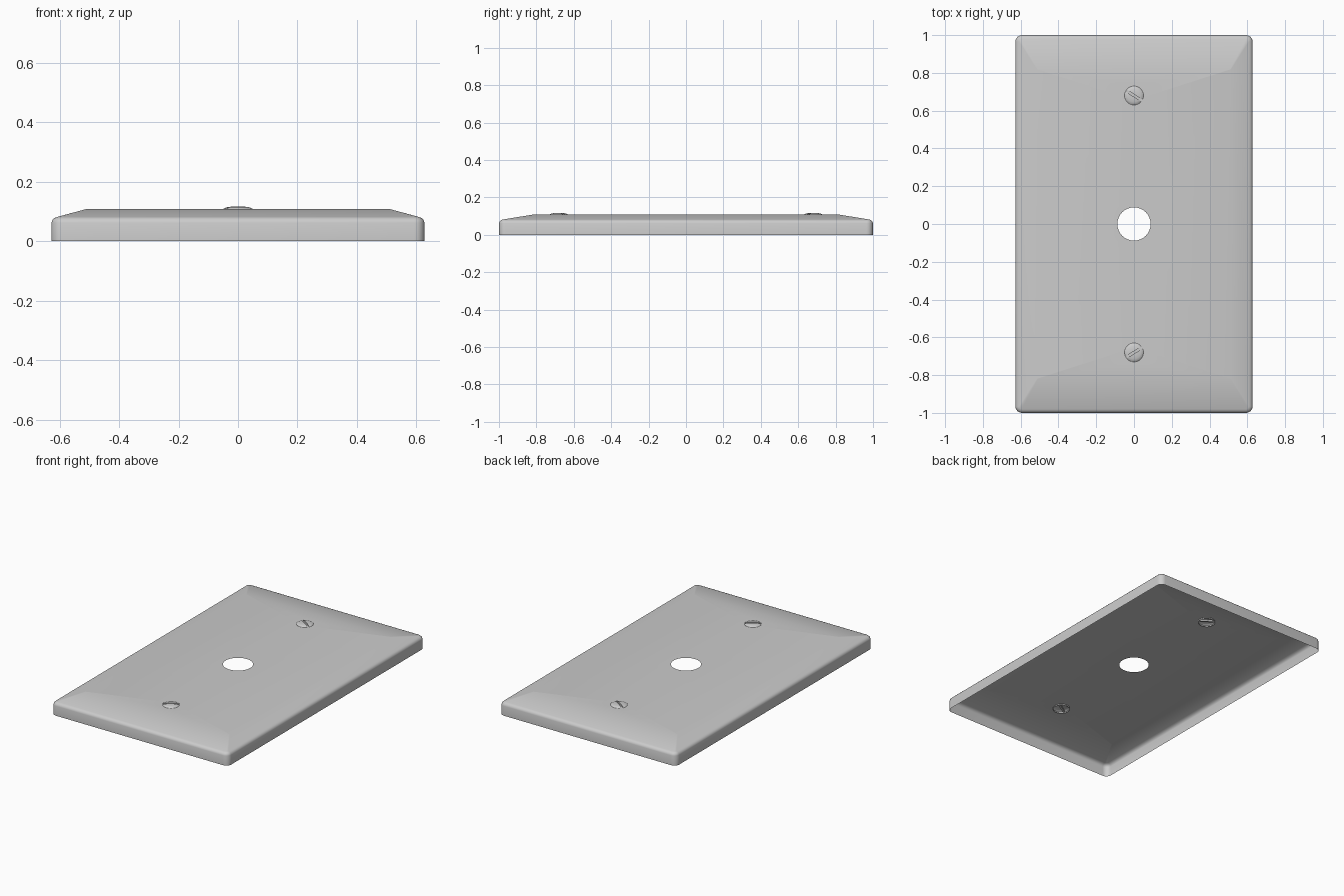
import bpy, bmesh, math
from mathutils import Vector

if "Cube" in bpy.data.objects:
    bpy.data.objects.remove(bpy.data.objects["Cube"])

grey = bpy.data.materials.new("light_grey")
grey.diffuse_color = (0.6, 0.6, 0.6, 1)
grey.use_nodes = True
grey.node_tree.nodes["Principled BSDF"].inputs["Base Color"].default_value = grey.diffuse_color
TOP = 0.108
SCREW_Y, SCREW_R = 0.68, 0.05


def finish(bm, name):
    mesh = bpy.data.meshes.new(name)
    bm.to_mesh(mesh)
    bm.free()
    mesh.materials.append(grey)
    ob = bpy.data.objects.new(name, mesh)
    bpy.context.collection.objects.link(ob)
    bpy.ops.object.select_all(action='DESELECT')
    ob.select_set(True)
    bpy.context.view_layer.objects.active = ob
    bpy.ops.object.shade_smooth_by_angle(angle=math.radians(35))
    return ob


def rounded_loop(bm, hx, hy, r, z, steps=6):
    """Ring of vertices around a rounded rectangle."""
    verts = []
    for k, (sx, sy) in enumerate([(1, 1), (-1, 1), (-1, -1), (1, -1)]):
        for i in range(steps + 1):
            a = (k + i / steps) * math.pi / 2
            verts.append(bm.verts.new((sx * (hx - r) + r * math.cos(a),
                                       sy * (hy - r) + r * math.sin(a), z)))
    return verts


def ring_edges(bm, verts):
    return [bm.edges.new((v, verts[(i + 1) % len(verts)])) for i, v in enumerate(verts)]


def circle(bm, y, r, n):
    return [bm.verts.new((r * math.cos(math.tau * i / n),
                          y + r * math.sin(math.tau * i / n), TOP)) for i in range(n)]


# Wall plate: open-backed shell with rounded shoulder and sloping border
bm = bmesh.new()
loops = [rounded_loop(bm, *p) for p in [
    (0.628, 1.0, 0.035, 0.0), (0.628, 1.0, 0.035, 0.062),
    (0.625, 0.997, 0.032, 0.071), (0.618, 0.99, 0.025, 0.078),
    (0.608, 0.98, 0.015, 0.082), (0.512, 0.82, 0.003, TOP)]]
for a, b in zip(loops, loops[1:]):
    for i in range(len(a)):
        j = (i + 1) % len(a)
        bm.faces.new((a[i], a[j], b[j], b[i]))
# flat top pierced by the centre hole and two screw holes
edges = [bm.edges.get((v, loops[-1][i - 1])) for i, v in enumerate(loops[-1])]
for y, r, n in [(0, 0.088, 48), (SCREW_Y, SCREW_R, 32), (-SCREW_Y, SCREW_R, 32)]:
    edges += ring_edges(bm, circle(bm, y, r, n))
bmesh.ops.triangle_fill(bm, edges=edges, use_beauty=True, normal=(0, 0, 1))
bmesh.ops.recalc_face_normals(bm, faces=bm.faces)
if max(bm.faces, key=lambda f: f.calc_center_median().z).normal.z < 0:
    bmesh.ops.reverse_faces(bm, faces=bm.faces)
finish(bm, "wall_plate")


def screw(name, y, angle):
    """Low domed screw head with a straight slot along local y."""
    bm = bmesh.new()
    w, floor, n = 0.006, TOP - 0.001, 32
    rings = []
    for r, z in [(SCREW_R, TOP - 0.008), (SCREW_R, TOP), (0.045, TOP + 0.004),
                 (0.035, TOP + 0.007), (0.018, TOP + 0.009)]:
        rings.append([bm.verts.new((r * math.cos(math.tau * i / n),
                                    r * math.sin(math.tau * i / n), z)) for i in range(n)])
    for a, b in zip(rings, rings[1:]):
        for i in range(n):
            j = (i + 1) % n
            bm.faces.new((a[i], a[j], b[j], b[i]))
    bm.faces.new(rings[-1])
    # cut the slot out of the dome
    for s in (-w, w):
        bmesh.ops.bisect_plane(bm, geom=bm.verts[:] + bm.edges[:] + bm.faces[:],
                               plane_co=(s, 0, 0), plane_no=(1, 0, 0))
    gone = [f for f in bm.faces if abs(f.calc_center_median().x) < w - 1e-4
            and f.calc_center_median().z > TOP]
    bmesh.ops.delete(bm, geom=gone, context='FACES')
    # slot walls and floor
    sides = [e for e in bm.edges if e.is_boundary
             and all(abs(abs(v.co.x) - w) < 1e-4 and v.co.z > TOP - 0.004 for v in e.verts)
             and e.verts[0].co.x * e.verts[1].co.x > 0]
    new = bmesh.ops.extrude_edge_only(bm, edges=sides)["geom"]
    for v in new:
        if isinstance(v, bmesh.types.BMVert):
            v.co.z = floor
    ly = math.sqrt(SCREW_R ** 2 - w ** 2)
    bm.faces.new([bm.verts.new((x, yy, floor)) for x, yy in
                  [(-w, -ly), (w, -ly), (w, ly), (-w, ly)]])
    ob = finish(bm, name)
    ob.location = (0, y, 0)
    ob.rotation_euler.z = angle


screw("upper_screw", SCREW_Y, math.radians(57))
screw("lower_screw", -SCREW_Y, math.radians(-58))
